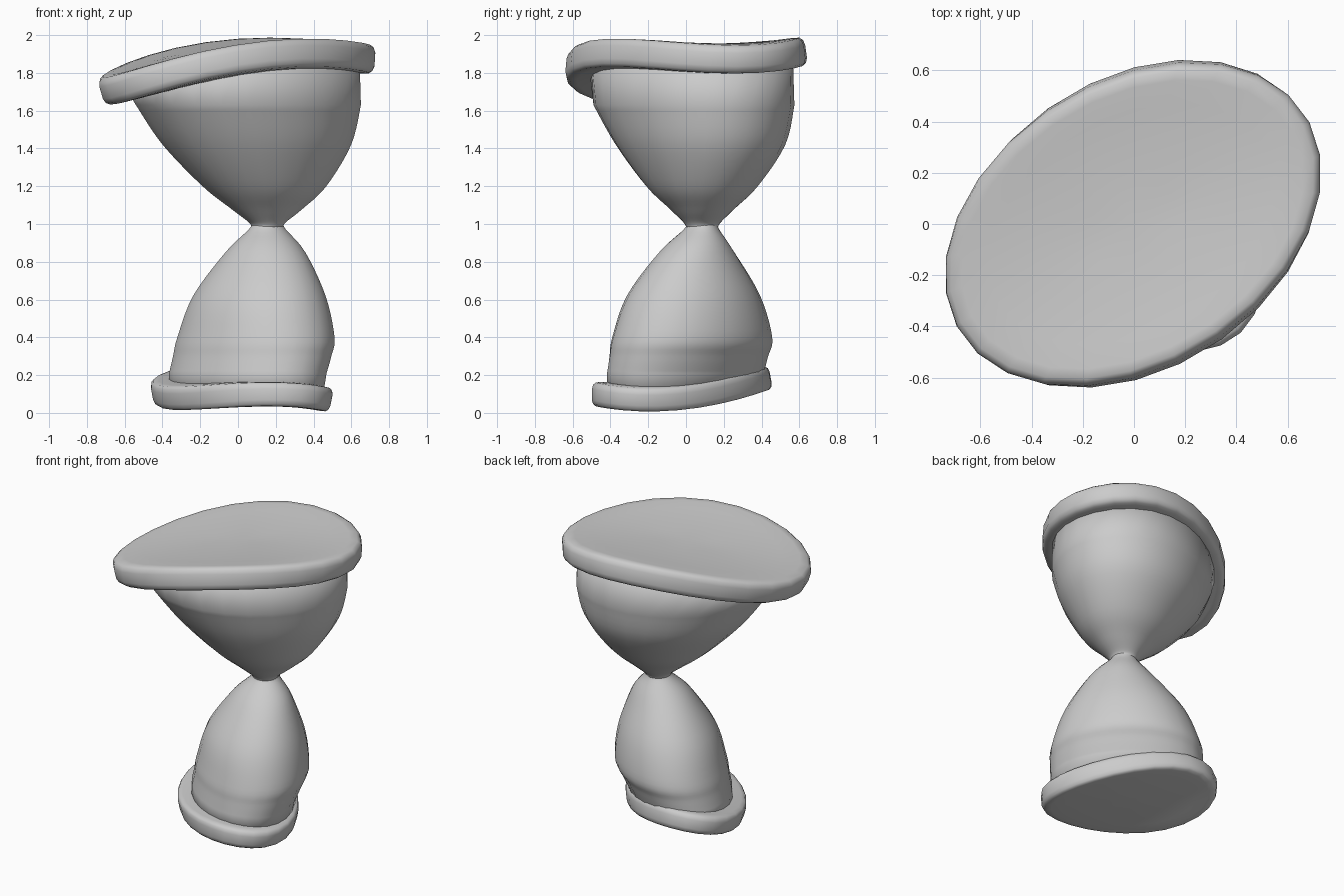
import bpy, bmesh
from math import cos, sin, pi, sqrt, radians
from mathutils import Vector

if "Cube" in bpy.data.objects:
    bpy.data.objects.remove(bpy.data.objects["Cube"])

SEG = 26


def warp(z0, angle, u1, u2, v1, v2, uv, cx=0, cy=0):
    """Saddle-shaped height field: linear, quadratic and twist terms along two turned axes."""
    c, s = cos(radians(angle)), sin(radians(angle))

    def height(x, y):
        x, y = x - cx, y - cy
        u, v = c * x + s * y, c * y - s * x
        return z0 + u1 * u + u2 * u * u + v1 * v + v2 * v * v + uv * u * v
    return height


def ring(cx, cy, sx, sy, cxy, k=1.0):
    """Leaning ellipse from half extents and a diagonal skew."""
    b, d = cxy / sx, sqrt(sy * sy - (cxy / sx) ** 2)
    pts = []
    for i in range(SEG):
        t = 2 * pi * (i + .5) / SEG
        pts.append((cx + k * sx * cos(t), cy + k * (b * cos(t) + d * sin(t))))
    return pts


def loft(name, loops):
    bm = bmesh.new()
    rows = [[bm.verts.new(p) for p in loop] for loop in loops]
    for a, b in zip(rows, rows[1:]):
        for i in range(SEG):
            j = (i + 1) % SEG
            bm.faces.new((a[i], a[j], b[j], b[i]))
    # caps close to a centre point
    for row in (rows[0], rows[-1]):
        mid = bm.verts.new(sum((v.co for v in row), Vector()) / SEG)
        for i in range(SEG):
            bm.faces.new((row[i], row[(i + 1) % SEG], mid))
    bmesh.ops.recalc_face_normals(bm, faces=bm.faces)
    for f in bm.faces:
        f.smooth = True
    me = bpy.data.meshes.new(name)
    bm.to_mesh(me)
    bm.free()
    ob = bpy.data.objects.new(name, me)
    bpy.context.collection.objects.link(ob)
    return ob


def plate(name, field, shape, thick):
    rim = [(.25, 1), (.5, 1), (.75, 1), (.9, 1), (.96, .96), (.987, .78), (1, .45)]
    profile = rim + [(r, -h) for r, h in reversed(rim)]
    e, loops = 1e-3, []
    for k, h in profile:
        loop = []
        for x, y in ring(*shape, k=k):
            n = Vector((-(field(x + e, y) - field(x - e, y)) / (2 * e),
                        -(field(x, y + e) - field(x, y - e)) / (2 * e), 1)).normalized()
            loop.append(Vector((x, y, field(x, y))) + n * h * thick / 2)
        loops.append(loop)
    return loft(name, loops)


def smooth_path(keys, steps=5):
    out = []
    for i in range(len(keys) - 1):
        p0, p1, p2, p3 = (keys[max(0, min(len(keys) - 1, i + o))] for o in (-1, 0, 1, 2))
        for s in range(steps):
            t = s / steps
            out.append([.5 * (2 * b + (c - a) * t + (2 * a - 5 * b + 4 * c - d) * t * t
                              + (3 * b - a - 3 * c + d) * t ** 3)
                        for a, b, c, d in zip(p0, p1, p2, p3)])
    return out + [list(keys[-1])]


def bulb(name, keys, end_shape, field):
    loops = [[Vector((x, y, k[0])) for x, y in ring(*k[1:])] for k in smooth_path(keys)]
    # last loop is buried inside the warped plate
    loops.append([Vector((x, y, field(x, y))) for x, y in ring(*end_shape)])
    return loft(name, loops)


top_field = warp(1.852, 32.5, .108, -.10, -.036, .12, .13)
base_field = warp(.122, -45, -.07, 0, .06, -.17, -.3, .02, -.025)

plate("top_plate", top_field, (0, 0, .73, .637, .143), .155)
plate("base_plate", base_field, (.02, -.025, .478, .475, -.088), .13)

# rows: z, centre x, centre y, half width x, half width y, skew
bulb("upper_bulb", [(.985, .155, .085, .085, .085, 0),
                    (1.01, .155, .085, .10, .10, 0),
                    (1.08, .153, .085, .19, .172, .003),
                    (1.2, .14, .085, .33, .297, .012),
                    (1.42, .10, .077, .503, .45, .04),
                    (1.63, .055, .042, .60, .532, .07)],
     (.02, .025, .628, .54, .08), top_field)
bulb("lower_bulb", [(1.0, .155, .085, .085, .085, 0),
                    (.97, .155, .082, .10, .095, 0),
                    (.85, .145, .057, .213, .2, -.006),
                    (.62, .113, .04, .353, .353, -.03),
                    (.4, .095, .033, .419, .424, -.052),
                    (.3, .075, .015, .422, .422, -.06),
                    (.21, .052, -.003, .42, .417, -.066)],
     (.04, -.01, .41, .41, -.066), base_field)
